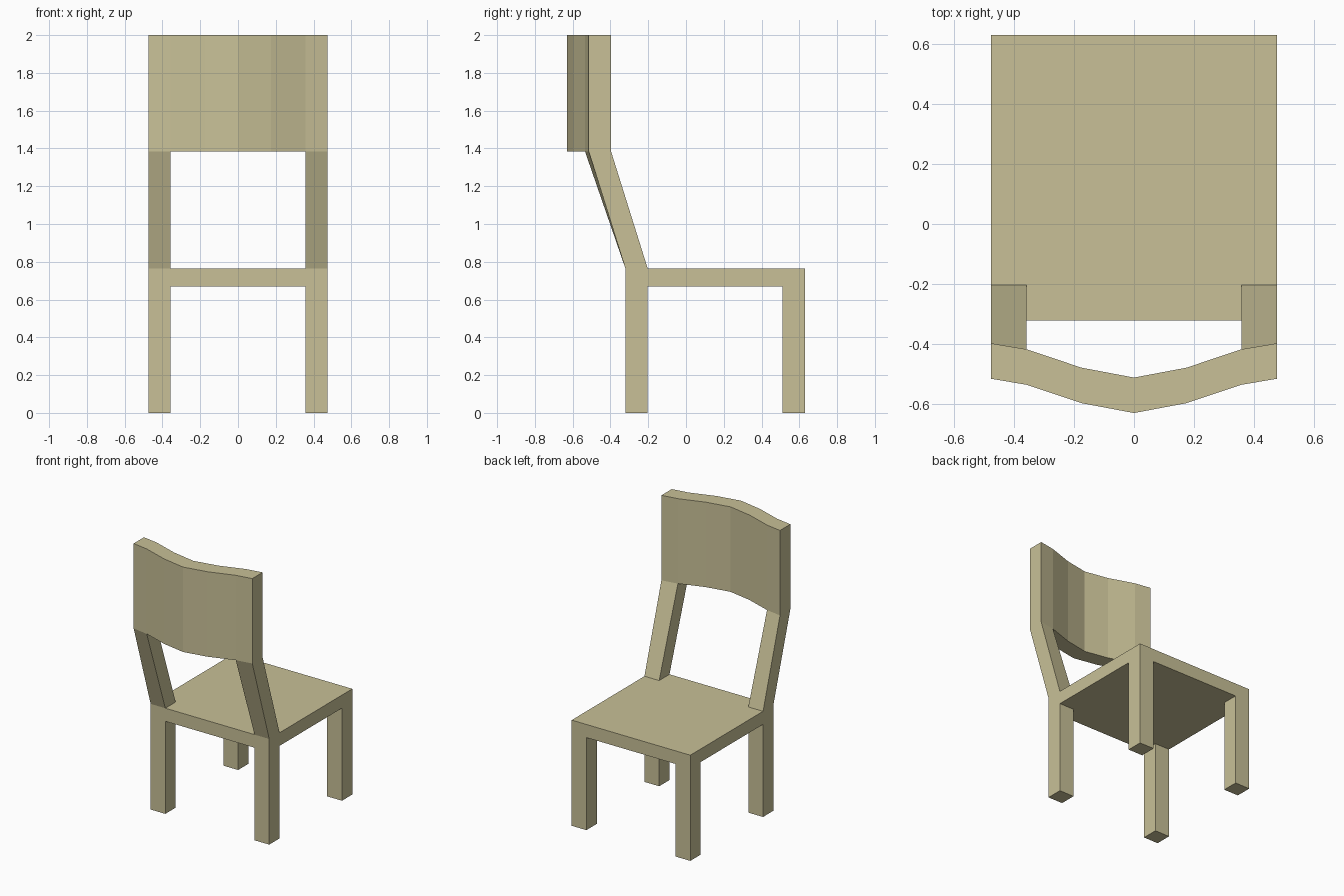
import bpy
import bmesh

if "Cube" in bpy.data.objects:
    bpy.data.objects.remove(bpy.data.objects["Cube"])

wood = bpy.data.materials.new("pale_wood")
wood.diffuse_color = (0.58, 0.53, 0.31, 1)
wood.use_nodes = True
wood.node_tree.nodes["Principled BSDF"].inputs["Base Color"].default_value = wood.diffuse_color


def loft(name, bottom, top, z0, z1):
    """Solid between two matching xy outlines at heights z0 and z1."""
    bm = bmesh.new()
    low = [bm.verts.new((x, y, z0)) for x, y in bottom]
    high = [bm.verts.new((x, y, z1)) for x, y in top]
    bm.faces.new(low[::-1])
    bm.faces.new(high)
    n = len(low)
    for i in range(n):
        j = (i + 1) % n
        bm.faces.new((low[i], low[j], high[j], high[i]))
    bmesh.ops.recalc_face_normals(bm, faces=bm.faces)
    mesh = bpy.data.meshes.new(name)
    bm.to_mesh(mesh)
    bm.free()
    mesh.materials.append(wood)
    obj = bpy.data.objects.new(name, mesh)
    bpy.context.collection.objects.link(obj)
    return obj


def rect(x0, x1, y0, y1):
    return [(x0, y0), (x1, y0), (x1, y1), (x0, y1)]


W, IN = 0.475, 0.357          # outer and inner edge of the legs
BACK, FRONT, T = -0.321, 0.629, 0.118
SEAT_LOW, SEAT_TOP, REST_LOW = 0.67, 0.765, 1.385

# Seat slab
seat = rect(-W, W, BACK, FRONT)
loft("seat", seat, seat, SEAT_LOW, SEAT_TOP)

# Curved backrest: inner arc, repeated one thickness behind
half = [(W, -0.397), (IN, -0.417), (0.175, -0.478)]
arc = half + [(0, -0.511)] + [(-x, y) for x, y in reversed(half)]
rest = arc + [(x, y - T) for x, y in reversed(arc)]
loft("backrest", rest, rest, REST_LOW, 2.0)

# Legs and slanted posts on each side
for side, s in (("right", 1), ("left", -1)):
    for end, y in (("rest_side", BACK), ("open_side", FRONT - T)):
        foot = rect(s * IN, s * W, y, y + T)
        loft(f"{side}_{end}_leg", foot, foot, 0, SEAT_LOW)
    base = rect(s * IN, s * W, BACK, BACK + T)
    head = [(s * IN, -0.417 - T), (s * W, -0.397 - T),
            (s * W, -0.397), (s * IN, -0.417)]
    loft(f"{side}_back_post", base, head, SEAT_TOP, REST_LOW)
